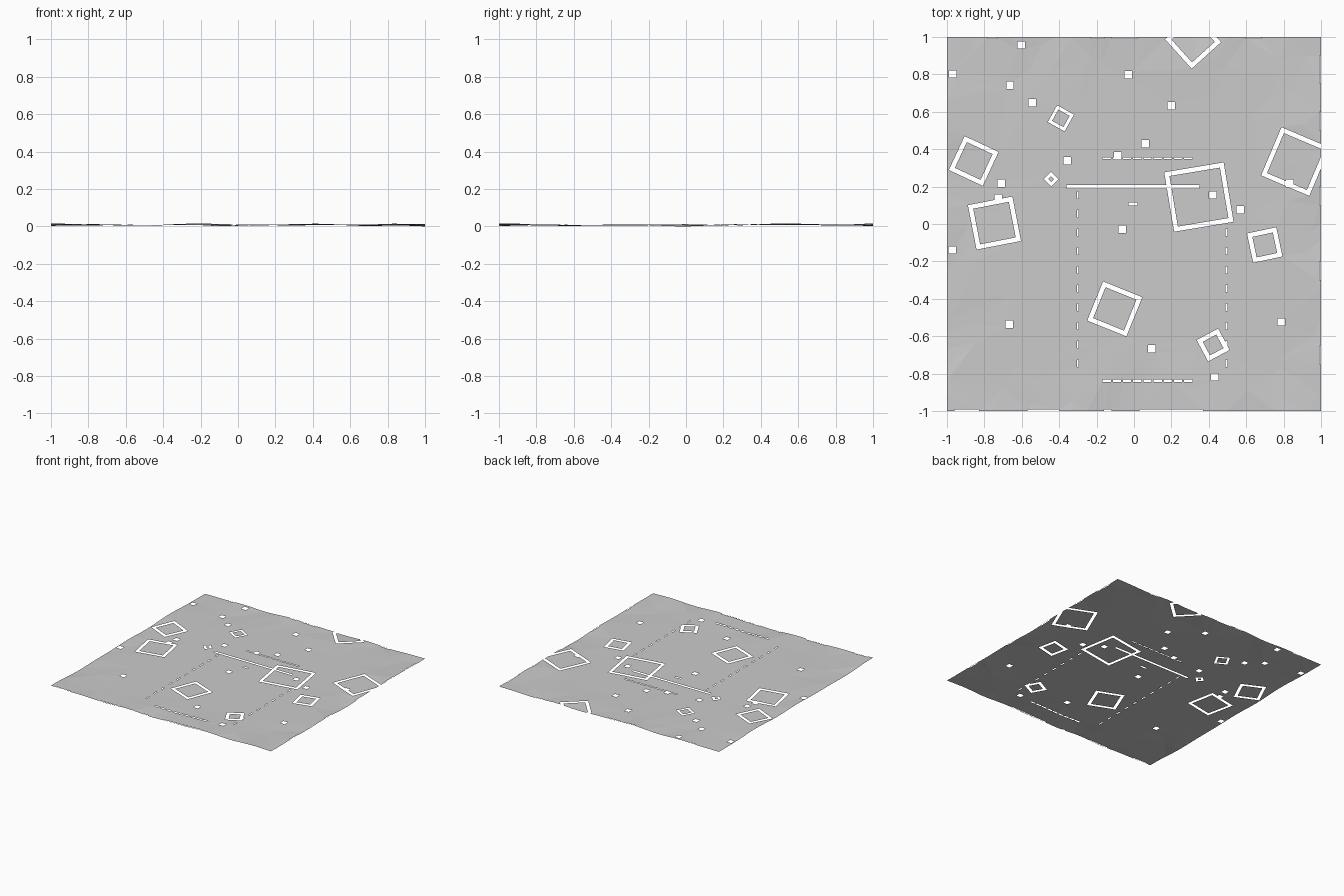
import bpy, math, random
from mathutils import Vector, geometry

if "Cube" in bpy.data.objects:
    bpy.data.objects.remove(bpy.data.objects["Cube"])

random.seed(4)
holes = []      # (cx, cy, half_x, half_y, angle, inner_half)


def hole(cx, cy, w, h, deg=0, inner=None):
    holes.append((cx, cy, w / 2, h / 2, math.radians(deg), inner))


# Rotated square trenches: centre, outer side, angle
SLOT = 0.024
for cx, cy, s, a in [(-.857, .337, .20, -25), (-.746, .005, .242, 11),
                     (-.391, .565, .103, -29), (-.443, .24, .056, 45),
                     (.347, .144, .322, 9.5), (.863, .334, .28, -23),
                     (.316, .98, .212, 42), (.699, -.112, .16, 12),
                     (-.103, -.454, .226, -22), (.423, -.647, .13, 28)]:
    hole(cx, cy, s, s, a, s / 2 - (SLOT if s > .11 else .017))

# Small square holes
for cx, cy in [(-.604, .957), (-.968, .802), (-.663, .743), (-.545, .647),
               (-.032, .797), (.198, .631), (.059, .428), (-.358, .337),
               (-.711, .219), (.422, .155), (.567, .075), (-.064, -.027),
               (-.973, -.139), (-.668, -.535), (.096, -.668), (.786, -.524),
               (.433, -.818), (.834, .219), (-.727, .139), (-.086, .365)]:
    hole(cx, cy, .04, .04)

# Long slot, short slot and dashed outlines
hole(-.005, .2, .71, .018)
hole(-.005, .107, .05, .014)
for i in range(9):
    hole(-.146 + i * .0545, .352, .044, .008)
    hole(-.146 + i * .0545, -.838, .044, .013)
for i in range(10):
    y = -.745 + i * .1
    hole(-.30, y, .009, .038)
    if y < .03:
        hole(.495, y, .009, .038)

# Narrow gaps along the border
for a, b in [(-.96, -.83), (-.57, -.40), (-.16, -.12), (.03, .37)]:
    hole((a + b) / 2, -.995, b - a, .007)
for a, b in [(-.78, -.73), (-.23, -.16), (-.12, .02), (.6, .68)]:
    hole((a + b) / 2, .995, b - a, .006)
for a, b in [(-.75, -.65), (-.3, -.2), (.1, .2), (.5, .6), (.75, .9)]:
    hole(.995, (a + b) / 2, .006, b - a)

pts, edges = [], []


def loop(cs):
    n = len(pts)
    pts.extend(Vector(c) for c in cs)
    edges.extend((n + i, n + (i + 1) % len(cs)) for i in range(len(cs)))


def rect(cx, cy, hx, hy, ang):
    c, s = math.cos(ang), math.sin(ang)
    loop([(cx + u * c - v * s, cy + u * s + v * c)
          for u, v in ((-hx, -hy), (hx, -hy), (hx, hy), (-hx, hy))])


# Border outline, split so that it can undulate
N = 24
side = [-1 + 2 * i / N for i in range(N)]
loop([(t, -1) for t in side] + [(1, t) for t in side]
     + [(-t, 1) for t in side] + [(-1, -t) for t in side])
for cx, cy, hx, hy, ang, inner in holes:
    rect(cx, cy, hx, hy, ang)
    if inner:
        rect(cx, cy, inner, inner, ang)
# Loose terrain points, kept out of the flat middle
for _ in range(90):
    p = Vector((random.uniform(-.97, .97), random.uniform(-.97, .97)))
    if max(abs(p.x), abs(p.y)) > .6:
        pts.append(p)

vs, _, fs, *_ = geometry.delaunay_2d_cdt(pts, edges, [], 0, 1e-5)


def cut(p):
    if max(abs(p.x), abs(p.y)) > 1:
        return True
    for cx, cy, hx, hy, ang, inner in holes:
        dx, dy = p.x - cx, p.y - cy
        u = abs(dx * math.cos(ang) + dy * math.sin(ang))
        v = abs(dy * math.cos(ang) - dx * math.sin(ang))
        if u < hx and v < hy and not (inner and max(u, v) < inner):
            return True
    return False


def height(p):
    # Flat centre, gentle ridges and dips towards the border
    e = min(1, max(0, (max(abs(p.x), abs(p.y)) - .65) / .35))
    w = math.sin(7 * p.x + 2.1 * p.y + .6) * math.cos(6 * p.y - 3 * p.x)
    w += .4 * math.sin(17 * p.x - 13 * p.y)
    return .012 + e * (.0065 * w + .001)


faces = [f for f in fs if not cut(sum((vs[i] for i in f), Vector((0, 0))) / len(f))]
used = sorted({i for f in faces for i in f})
index = {v: k for k, v in enumerate(used)}
zs = [height(vs[i]) for i in used]
low = min(zs)
mesh = bpy.data.meshes.new("ground_sheet")
mesh.from_pydata([(vs[i].x, vs[i].y, z - low) for i, z in zip(used, zs)], [],
                 [[index[i] for i in f] for f in faces])
mesh.update()
ground = bpy.data.objects.new("ground_sheet", mesh)
bpy.context.collection.objects.link(ground)
